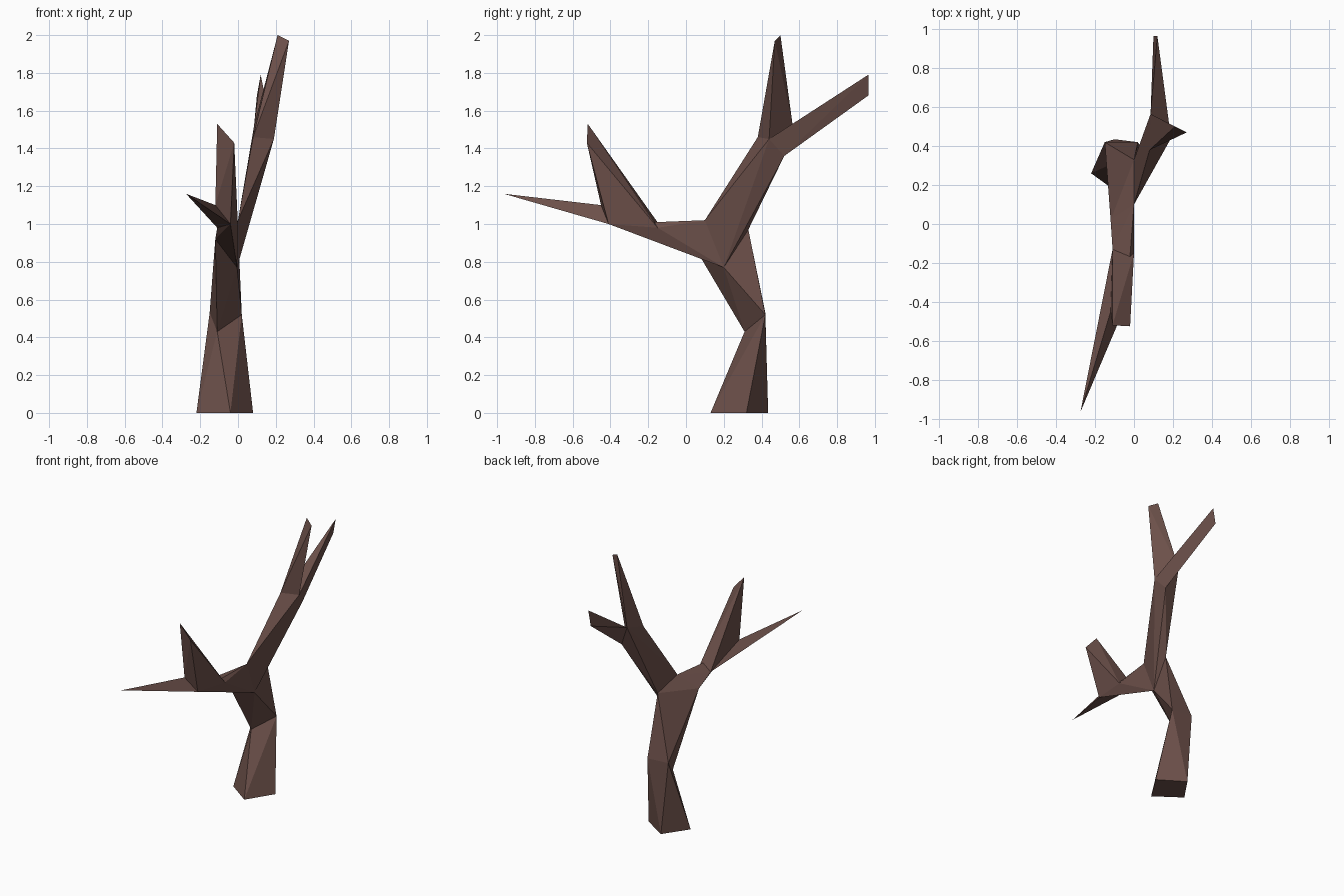
import bpy, bmesh
from mathutils import Vector

if "Cube" in bpy.data.objects:
    bpy.data.objects.remove(bpy.data.objects["Cube"])

# Key points of the tree
P = {k: Vector(v) for k, v in {
    # trunk foot and the waist above it
    "foot_l": (-.22, .26, 0), "foot_f": (-.04, .13, 0), "foot_r": (.08, .32, 0), "foot_b": (-.10, .435, 0),
    "waist_l": (-.15, .42, .53), "waist_f": (-.11, .31, .43), "waist_r": (.02, .42, .52),
    # fork of the trunk
    "fork_l": (-.12, .02, .92), "fork_f": (-.005, .20, .77), "fork_b": (0, .33, .97), "fork_top": (0, .10, 1.02),
    # end of the rear limb and its two twigs
    "rear_a": (.08, .38, 1.46), "rear_b": (.19, .44, 1.45), "rear_c": (.16, .52, 1.36), "rear_d": (.085, .565, 1.52),
    "tall_1": (.21, .50, 2.0), "tall_2": (.27, .47, 1.97),
    "back_1": (.12, .965, 1.79), "back_2": (.10, .965, 1.68),
    # end of the front limb, its upright twig and its spike
    "front_a": (0, -.15, .98), "front_b": (-.11, -.13, .98), "front_c": (-.04, -.41, 1.0), "front_d": (-.12, -.45, 1.10),
    "up_1": (-.11, -.52, 1.53), "up_2": (-.02, -.525, 1.43),
    "spike_tip": (-.275, -.965, 1.16),
}.items()}

# Each part is the angular hull of the points it spans
PARTS = [
    "foot_l foot_f foot_r foot_b waist_l waist_f waist_r",           # lower trunk
    "waist_l waist_f waist_r fork_l fork_f fork_b",                  # upper trunk
    "fork_l fork_f fork_b fork_top",                                 # fork
    "fork_f fork_b fork_top rear_a rear_b rear_c rear_d",            # rear limb
    "rear_a rear_b rear_d tall_1 tall_2",                            # tall twig
    "rear_b rear_c rear_d back_1 back_2",                            # back twig
    "fork_l fork_f fork_top front_a front_b front_c",                # front limb
    "front_a front_b front_c front_d up_1 up_2",                     # upright twig
    "front_b front_c front_d spike_tip",                             # spike
]


def hull_faces(names):
    """Outward triangles, as point names, of the hull of the named points."""
    bm = bmesh.new()
    for n in names:
        bm.verts.new(P[n])
    bmesh.ops.convex_hull(bm, input=bm.verts[:])
    bmesh.ops.recalc_face_normals(bm, faces=bm.faces[:])
    near = lambda v: min(names, key=lambda n: (P[n] - v.co).length)
    tris = [tuple(near(v) for v in f.verts) for f in bm.faces]
    bm.free()
    return tris


# Join the parts, dropping the walls shared by two neighbours
faces = {}
for part in PARTS:
    for tri in hull_faces(part.split()):
        key = frozenset(tri)
        if key in faces:
            del faces[key]
        else:
            faces[key] = tri

index = {n: i for i, n in enumerate(P)}
mesh = bpy.data.meshes.new("bare_tree")
mesh.from_pydata(list(P.values()), [], [[index[n] for n in t] for t in faces.values()])
mesh.update()

bark = bpy.data.materials.new("brown bark")
bark.diffuse_color = (0.15, 0.08, 0.068, 1)
bark.use_nodes = True
bark.node_tree.nodes["Principled BSDF"].inputs["Base Color"].default_value = bark.diffuse_color
mesh.materials.append(bark)

tree = bpy.data.objects.new("bare_tree", mesh)
bpy.context.collection.objects.link(tree)
